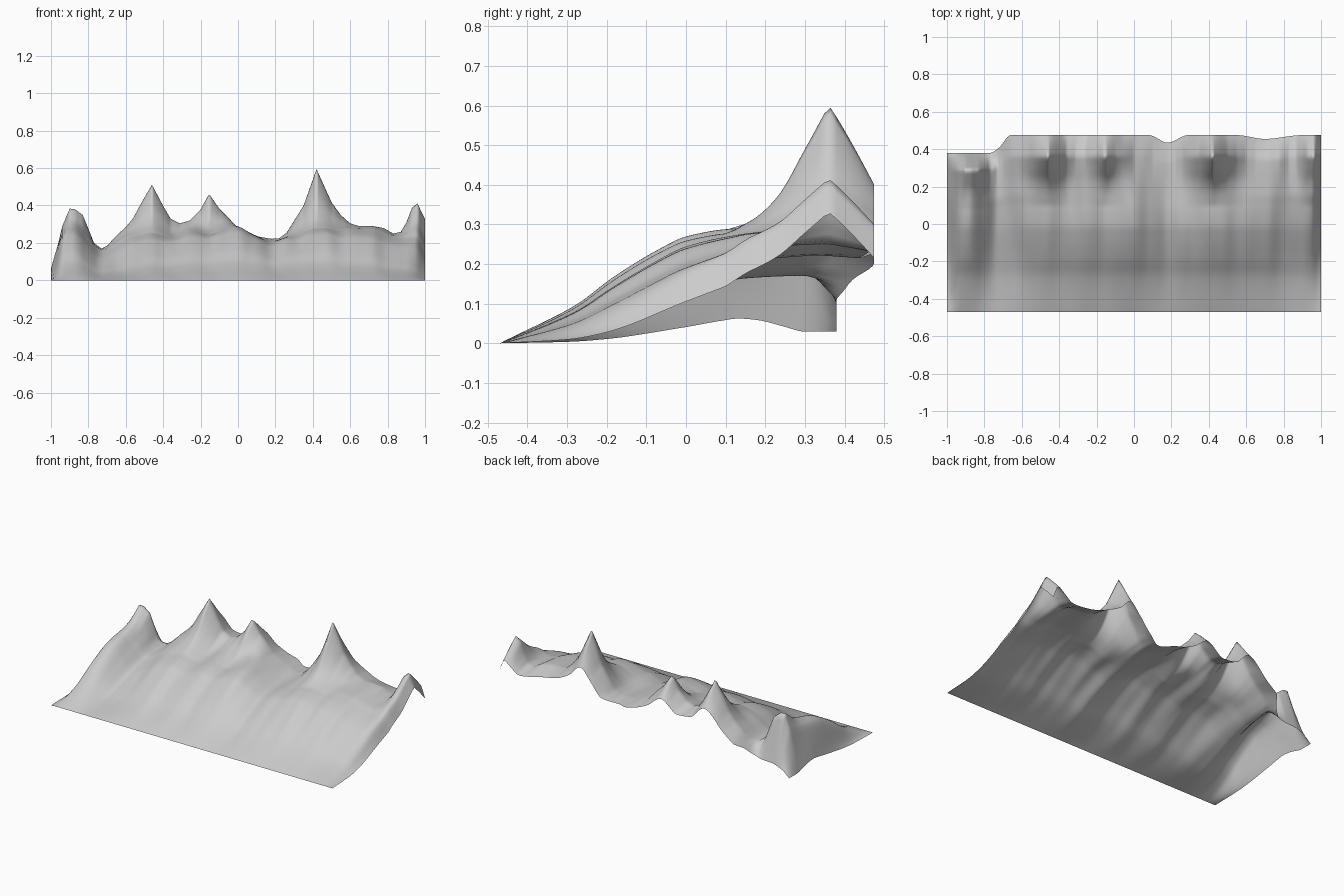
import bpy, math


def curve(xs, vs, smooth=True):
    """Return an interpolating function through the given points."""
    n = len(xs)
    d = [(vs[i + 1] - vs[i]) / (xs[i + 1] - xs[i]) for i in range(n - 1)]
    m = [d[0]]
    for a, b in zip(d, d[1:]):
        m.append(2 * a * b / (a + b) if a * b > 0 else 0.0)
    m.append(d[-1])

    def f(x):
        x = min(max(x, xs[0]), xs[-1])
        i = 0
        while i < n - 2 and x > xs[i + 1]:
            i += 1
        h = xs[i + 1] - xs[i]
        t = (x - xs[i]) / h
        if not smooth:
            return vs[i] + (vs[i + 1] - vs[i]) * t
        return ((2*t**3 - 3*t*t + 1) * vs[i] + (t**3 - 2*t*t + t) * h * m[i]
                + (3*t*t - 2*t**3) * vs[i + 1] + (t**3 - t*t) * h * m[i + 1])
    return f


# crest line of the range, running left to right
crest = curve(
    [-1, -.97, -.94, -.9, -.87, -.83, -.8, -.77, -.73, -.7, -.65, -.6, -.56, -.52, -.46,
     -.4, -.36, -.31, -.26, -.2, -.155, -.1, -.05, 0, .05, .1, .18, .22, .26, .3,
     .35, .42, .5, .55, .6, .65, .72, .78, .83, .87, .9, .93, .96, .98, 1],
    [.03, .16, .29, .39, .385, .355, .28, .2, .17, .185, .24, .285, .335, .41, .515,
     .4, .33, .305, .32, .38, .465, .385, .335, .28, .26, .235, .222, .225, .255, .32,
     .4, .6, .42, .35, .305, .29, .29, .28, .25, .26, .31, .39, .415, .37, .33], False)

# shoulder height half way up the slope
shoulder = curve(
    [-1, -.97, -.93, -.88, -.8, -.73, -.62, -.46, -.35, -.26, -.15, -.03, .08, .18, .3,
     .42, .6, .72, .85, .95, 1],
    [.06, .16, .26, .285, .21, .155, .21, .255, .225, .265, .245, .29, .245, .208, .24,
     .277, .268, .268, .225, .24, .155])

# height and depth of the ragged back edge
back_z = curve(
    [-1, -.95, -.88, -.8, -.75, -.7, -.6, -.46, -.36, -.27, -.155, -.05, .05, .18,
     .27, .35, .42, .5, .6, .72, .85, .93, .96, 1],
    [.03, .07, .095, .1, .12, .17, .25, .37, .29, .28, .35, .28, .24, .215,
     .24, .33, .4, .33, .28, .25, .23, .28, .3, .215])
back_y = curve([-1, -.77, -.72, -.66, .08, .18, .29, .55, .7, .9, 1],
               [.38, .38, .41, .475, .475, .435, .475, .475, .455, .475, .475])

# front-to-back slope shapes: bulging in the middle, hollow at the ends
bulge = curve([-.47, -.28, -.18, -.07, 0, .11, .36], [0, .34, .6, .83, .94, 1, 1.02])
hollow = curve([-.47, -.3, -.2, 0, .11, .17, .36], [0, .06, .18, .68, .95, 1.1, 1.2])
fullness = curve([-1, -.95, -.85, -.73, -.4, .1, .5, .9, 1], [0, .95, .9, .55, .9, 1, .9, .55, 0])
falloff = curve([0, .06, .13, .19, .26], [1, .65, .27, .1, 0])


def height(x, y):
    yy = min(y, .36)
    k = fullness(x)
    s = shoulder(x) * (k * bulge(yy) + (1 - k) * hollow(yy))
    # weathered gullies fading out at the foot and the crest
    fade = max(0, math.sin(math.pi * (yy + .47) / .83)) ** 2
    s += fade * .005 * (1 - abs(x) ** 6) * (math.sin(31 * x + 4 * y) + .6 * math.sin(53 * x + 1))
    z = s + (crest(x) - s) * falloff(.36 - yy)
    if y > .36:
        t = (y - .36) / .115
        z += (back_z(x) - z) * t ** 1.1
    return max(z, 0)


# mountain range: one open terrain sheet
NX, NY = 200, 60
verts, faces = [], []
for j in range(NY + 1):
    y = -.47 + .945 * j / NY
    for i in range(NX + 1):
        x = -1 + 2 * i / NX
        py = y * back_y(x) / .475 if y > 0 else y
        verts.append((x, py, height(x, y)))
for j in range(NY):
    for i in range(NX):
        a = j * (NX + 1) + i
        faces.append((a, a + 1, a + NX + 2, a + NX + 1))

mesh = bpy.data.meshes.new("mountain_range")
mesh.from_pydata(verts, [], faces)
mesh.update()
obj = bpy.data.objects.new("mountain_range", mesh)
bpy.context.collection.objects.link(obj)
for p in mesh.polygons:
    p.use_smooth = True
